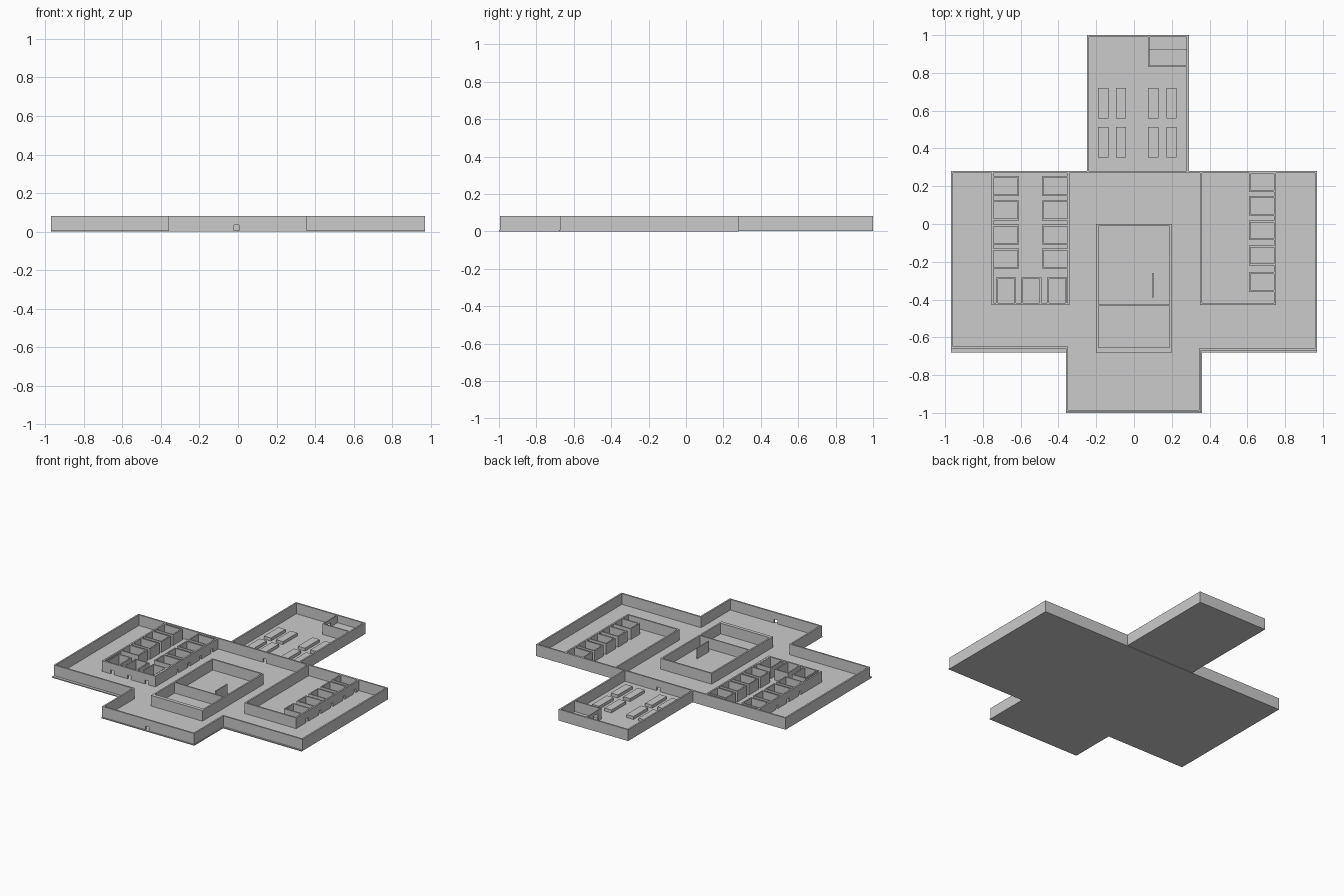
import bpy, bmesh
from mathutils import Vector

if "Cube" in bpy.data.objects:
    bpy.data.objects.remove(bpy.data.objects["Cube"])

H, F, T = 0.082, 0.007, 0.011   # wall top, floor top, wall thickness


def prism(name, pts, offset):
    """Extrude a closed planar profile along an offset vector."""
    bm = bmesh.new()
    face = bm.faces.new([bm.verts.new(p) for p in pts])
    ext = bmesh.ops.extrude_face_region(bm, geom=[face])
    bmesh.ops.translate(bm, vec=offset,
                        verts=[g for g in ext["geom"] if isinstance(g, bmesh.types.BMVert)])
    bmesh.ops.recalc_face_normals(bm, faces=bm.faces)
    me = bpy.data.meshes.new(name)
    bm.to_mesh(me)
    bm.free()
    ob = bpy.data.objects.new(name, me)
    bpy.context.collection.objects.link(ob)
    return ob


def slab(name, x0, x1, y0, y1, z0, z1):
    return prism(name, [(x0, y0, z0), (x1, y0, z0), (x1, y1, z0), (x0, y1, z0)],
                 Vector((0, 0, z1 - z0)))


def wall(name, axis, at, a, b, doors=(), t=T, top=H, dw=0.026, dh=0.034):
    """Wall along an axis, its near face at 'at', with door notches at given centres."""
    prof = [(a, F)]
    for d in sorted(doors):
        prof += [(d - dw/2, F), (d - dw/2, dh), (d + dw/2, dh), (d + dw/2, F)]
    prof += [(b, F), (b, top), (a, top)]
    if axis == 'x':
        return prism(name, [(u, at, z) for u, z in prof], Vector((0, t, 0)))
    return prism(name, [(at, u, z) for u, z in prof], Vector((t, 0, 0)))


# Floors
prism("main_floor", [(x, y, 0) for x, y in [
    (-0.97, 0.28), (-0.97, -0.68), (-0.36, -0.68), (-0.36, -1), (0.36, -1),
    (0.36, -0.68), (0.97, -0.68), (0.97, 0.28)]], Vector((0, 0, F)))
slab("hall_floor", -0.25, 0.29, 0.28, 1.0, 0.003, F)

# Outer walls
wall("west_wall", 'y', -0.97, -0.66, 0.28)
wall("east_wall", 'y', 0.97 - T, -0.67, 0.28)
wall("north_wall", 'x', 0.28 - T, -0.97, 0.97, doors=[0.02])
wall("front_west_wall", 'x', -0.66, -0.97, -0.35)
wall("front_east_wall", 'x', -0.67, 0.345, 0.97)
wall("porch_west_wall", 'y', -0.36, -0.99, -0.65)
wall("porch_east_wall", 'y', 0.345, -0.99, -0.66)
wall("porch_front_wall", 'x', -0.995, -0.36, 0.356, doors=[-0.008])

# Back hall
wall("hall_west_wall", 'y', -0.25, 0.28, 1.0)
wall("hall_east_wall", 'y', 0.29 - T, 0.28, 1.0)
wall("hall_back_wall", 'x', 1.0 - T, -0.25, 0.29)
wall("store_front_wall", 'x', 0.83, 0.075, 0.29, t=0.008)
wall("store_side_wall", 'y', 0.075, 0.83, 1.0, doors=[0.89], t=0.006, dw=0.045, dh=0.06)
slab("store_counter", 0.08, 0.285, 0.925, 0.99, F, 0.03)
for x in (-0.163, -0.069, 0.102, 0.198):
    for y in (0.64, 0.432):
        slab("table", x - 0.027, x + 0.027, y - 0.081, y + 0.081, F, 0.028)

# Central block
wall("centre_west_wall", 'y', -0.2, -0.68, 0.0)
wall("centre_east_wall", 'y', 0.2 - T, -0.68, 0.0)
wall("centre_back_wall", 'x', -T, -0.2, 0.2)
wall("centre_divider", 'x', -0.435, -0.2, 0.2, t=0.008)
wall("centre_front_wall", 'x', -0.68, -0.2, 0.2, t=0.025)
wall("centre_screen", 'y', 0.095, -0.39, -0.26, t=0.007)

# Cell wings: corridor walls with one door per cell
west_rows = [0.2, 0.072, -0.056, -0.183]
front_cols = [-0.677, -0.543, -0.407]
east_rows = [0.222, 0.097, -0.034, -0.167, -0.307]
wall("west_wing_left_wall", 'y', -0.755, -0.43, 0.28, doors=west_rows)
wall("west_wing_right_wall", 'y', -0.353, -0.43, 0.28, doors=west_rows)
wall("west_wing_front_wall", 'x', -0.43, -0.755, -0.343, doors=front_cols)
wall("east_wing_left_wall", 'y', 0.35, -0.43, 0.28)
wall("east_wing_right_wall", 'y', 0.742, -0.43, 0.28, doors=east_rows)
wall("east_wing_front_wall", 'x', -0.43, 0.35, 0.753)


# Cells: three walls, the wing wall closes the fourth side
def cell(x0, x1, y0, y1, open_side):
    c = 0.009
    if open_side != 'W':
        wall("cell_wall", 'y', x0, y0, y1, t=c)
    if open_side != 'E':
        wall("cell_wall", 'y', x1 - c, y0, y1, t=c)
    if open_side != 'S':
        wall("cell_wall", 'x', y0, x0, x1, t=c)
    wall("cell_wall", 'x', y1 - c, x0, x1, t=c)


for y in west_rows:
    cell(-0.75, -0.608, y - 0.053, y + 0.053, 'W')
    cell(-0.488, -0.345, y - 0.053, y + 0.053, 'E')
for x in front_cols:
    cell(x - 0.053, x + 0.053, -0.425, -0.283, 'S')
for y in east_rows:
    cell(0.608, 0.748, y - 0.052, y + 0.052, 'E')
